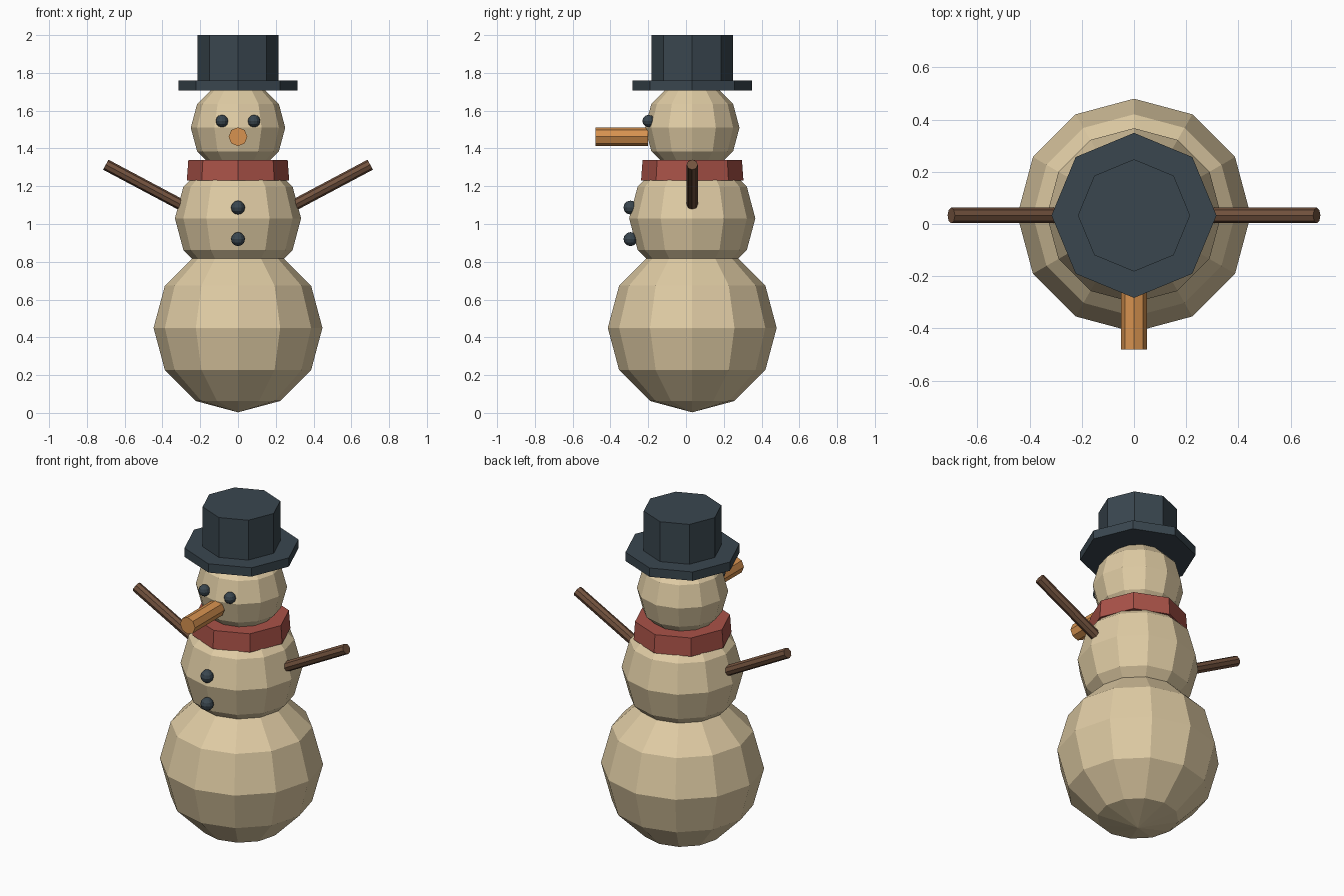
import bpy, bmesh
from mathutils import Vector, Matrix

if "Cube" in bpy.data.objects:
    bpy.data.objects.remove(bpy.data.objects["Cube"])

CY = 0.033  # body axis, set back so the nose balances the depth


def material(name, rgb):
    m = bpy.data.materials.new(name)
    m.diffuse_color = (*rgb, 1)
    m.use_nodes = True
    m.node_tree.nodes["Principled BSDF"].inputs["Base Color"].default_value = m.diffuse_color
    return m


SNOW = material("snow", (0.74, 0.60, 0.37))
DARK = material("dark", (0.042, 0.062, 0.078))
RED = material("red", (0.40, 0.085, 0.065))
ORANGE = material("orange", (0.68, 0.29, 0.08))
WOOD = material("wood", (0.17, 0.085, 0.048))


def finish(bm, name, mat):
    me = bpy.data.meshes.new(name)
    bm.to_mesh(me)
    bm.free()
    me.materials.append(mat)
    ob = bpy.data.objects.new(name, me)
    bpy.context.collection.objects.link(ob)
    return ob


def ball(name, center, r, mat, segments=12, rings=6):
    bm = bmesh.new()
    bmesh.ops.create_uvsphere(bm, u_segments=segments, v_segments=rings, radius=r,
                              matrix=Matrix.Translation(center))
    return finish(bm, name, mat)


def rod(name, start, end, r1, r2, mat, sides=8):
    a, b = Vector(start), Vector(end)
    d = b - a
    # keep a pair of corners on the world axes
    rot = Vector((0, 0, 1)).rotation_difference(d).to_matrix().to_4x4()
    bm = bmesh.new()
    bmesh.ops.create_cone(bm, cap_ends=True, segments=sides, radius1=r1, radius2=r2,
                          depth=d.length, matrix=Matrix.Translation((a + b) / 2) @ rot)
    return finish(bm, name, mat)


# Stacked snow balls
for name, z, r in (("lower_body", 0.45, 0.447), ("middle_body", 1.03, 0.334), ("head", 1.51, 0.25)):
    ball(name, (0, CY, z), r, SNOW)

# Scarf and hat
rod("scarf", (0, CY, 1.23), (0, CY, 1.338), 0.271, 0.263, RED)
rod("hat_brim", (0, CY, 1.707), (0, CY, 1.76), 0.316, 0.316, DARK)
rod("hat_crown", (0, CY, 1.75), (0, CY, 2.0), 0.215, 0.215, DARK)

# Nose
rod("nose", (0, -0.20, 1.462), (0, -0.48, 1.462), 0.05, 0.05, ORANGE)

# Eyes and stick arms, mirrored left and right
for side, s in (("left", -1), ("right", 1)):
    ball(f"{side}_eye", (s * 0.085, -0.198, 1.545), 0.033, DARK)
    rod(f"{side}_arm", (s * 0.26, CY, 1.08), (s * 0.70, CY, 1.314), 0.03, 0.03, WOOD)

# Buttons
for i, z in enumerate((1.087, 0.92)):
    ball(f"button_{i + 1}", (0, -0.294, z), 0.037, DARK)
